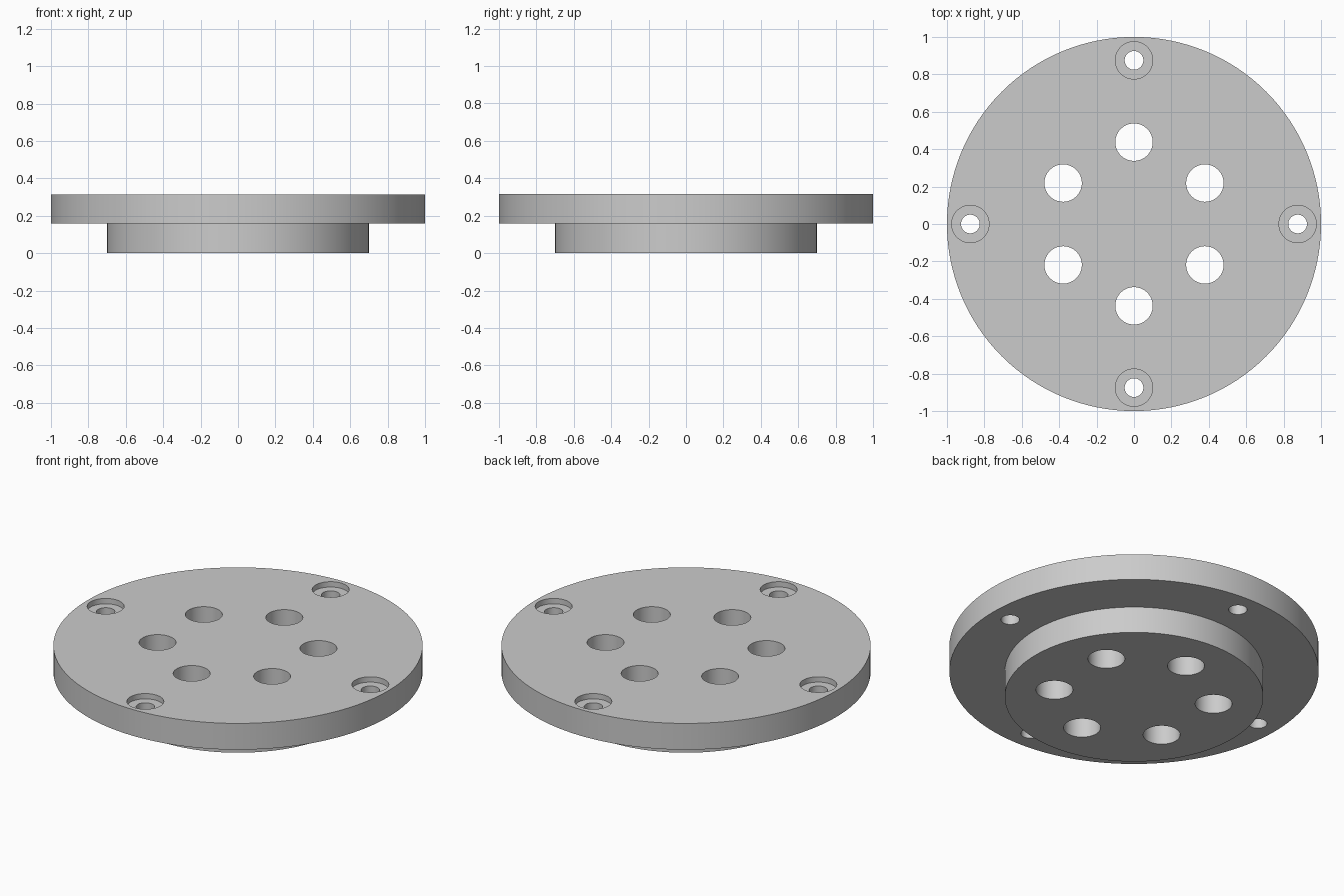
import bpy
import bmesh
from math import cos, sin, pi, tau

cube = bpy.data.objects.get("Cube")
if cube:
    bpy.data.objects.remove(cube, do_unlink=True)

HEIGHT, STEP = 0.315, 0.158       # overall height, underside of the flange
BORE_DEPTH = 0.032                # depth of the screw head recesses

grey = bpy.data.materials.new("Plain grey")
grey.use_nodes = True
colour = (0.6, 0.6, 0.6, 1)
grey.diffuse_color = colour
grey.node_tree.nodes["Principled BSDF"].inputs["Base Color"].default_value = colour


def add_lathe(bm, profile, sides, x=0, y=0):
    """Closed solid of revolution from (radius, z) pairs, bottom to top."""
    rings = [[bm.verts.new((x + r * cos(tau * i / sides), y + r * sin(tau * i / sides), z))
              for i in range(sides)] for r, z in profile]
    bm.faces.new(rings[0][::-1])
    bm.faces.new(rings[-1])
    for low, high in zip(rings, rings[1:]):
        for i in range(sides):
            j = (i + 1) % sides
            bm.faces.new((low[i], low[j], high[j], high[i]))


def make_object(name, bm):
    mesh = bpy.data.meshes.new(name)
    bm.to_mesh(mesh)
    bm.free()
    mesh.materials.append(grey)
    obj = bpy.data.objects.new(name, mesh)
    bpy.context.collection.objects.link(obj)
    return obj


# Flange with the smaller boss beneath it
bm = bmesh.new()
add_lathe(bm, [(0.7, 0), (0.7, STEP), (1, STEP), (1, HEIGHT)], 128)
plate = make_object("flange_plate", bm)

# Cutters: six through holes and four recessed screw holes
bm = bmesh.new()
for i in range(6):
    a = pi / 2 + tau * i / 6
    add_lathe(bm, [(0.1, -0.1), (0.1, HEIGHT + 0.1)], 64, 0.4375 * cos(a), 0.4375 * sin(a))
for i in range(4):
    a = tau * i / 4
    floor = HEIGHT - BORE_DEPTH
    add_lathe(bm, [(0.05, 0.05), (0.05, floor), (0.1, floor), (0.1, HEIGHT + 0.1)],
              64, 0.875 * cos(a), 0.875 * sin(a))
cutter = make_object("hole_cutter", bm)
cutter.hide_render = True

# Drill the plate, then smooth the round walls
drill = plate.modifiers.new("Drill holes", "BOOLEAN")
drill.operation = "DIFFERENCE"
drill.solver = "EXACT"
drill.object = cutter
bpy.ops.object.select_all(action="DESELECT")
bpy.context.view_layer.objects.active = plate
plate.select_set(True)
bpy.ops.object.modifier_apply(modifier=drill.name)
bpy.data.objects.remove(cutter, do_unlink=True)
bpy.ops.object.shade_smooth_by_angle(angle=pi / 6)
